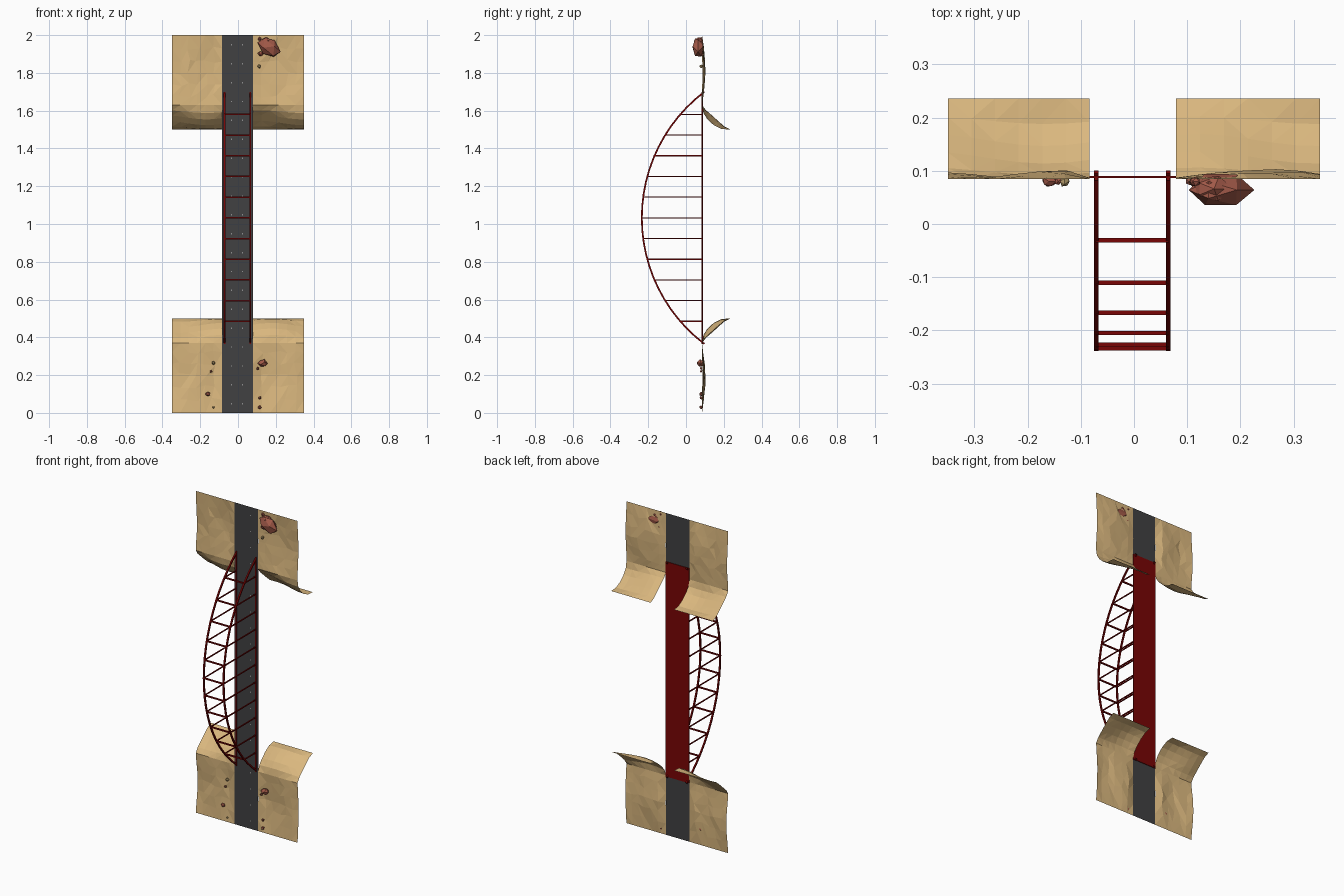
import bpy, bmesh, math, random
from mathutils import Vector, Matrix

if "Cube" in bpy.data.objects:
    bpy.data.objects.remove(bpy.data.objects["Cube"])

random.seed(11)


def mat(name, c):
    m = bpy.data.materials.new(name)
    m.diffuse_color = (*c, 1)
    m.use_nodes = True
    m.node_tree.nodes["Principled BSDF"].inputs["Base Color"].default_value = m.diffuse_color
    return m


SAND = mat("sand", (0.70, 0.475, 0.21))
ASPHALT = mat("asphalt", (0.053, 0.053, 0.054))
STEEL = mat("dark_red_steel", (0.19, 0.0015, 0.0015))
ROCK = mat("red_rock", (0.36, 0.10, 0.065))
PEBBLE = mat("tan_pebble", (0.50, 0.36, 0.16))
PAINT = mat("white_paint", (0.8, 0.8, 0.8))


def finish(bm, name, material):
    me = bpy.data.meshes.new(name)
    bm.to_mesh(me)
    bm.free()
    me.materials.append(material)
    ob = bpy.data.objects.new(name, me)
    bpy.context.collection.objects.link(ob)
    return ob


def plate(bm, x0, x1, z0, z1, y, front=True):
    pts = [(x0, y, z0), (x1, y, z0), (x1, y, z1), (x0, y, z1)]
    if not front:
        pts.reverse()
    bm.faces.new([bm.verts.new(p) for p in pts])


def bar(bm, a, b, t):
    # square bar between two points
    a, b = Vector(a), Vector(b)
    rot = (b - a).to_track_quat('Z', 'X').to_matrix().to_4x4()
    m = Matrix.Translation((a + b) / 2) @ rot @ Matrix.Diagonal((t, t, (b - a).length, 1))
    bmesh.ops.create_cube(bm, size=1, matrix=m)


CX, HW, Y0 = -0.0025, 0.081, 0.085      # road centre, half width, surface level
ZA, ZB = 0.365, 1.70                    # bridge span
ZC = (ZA + ZB) / 2

# road strip
bm = bmesh.new()
plate(bm, CX - HW, CX + HW, 0, 2, Y0)
finish(bm, "road", ASPHALT)

# small dashed lane markings
bm = bmesh.new()
for x in (-0.035, 0.025):
    for i in range(20):
        z = 0.045 + i * 0.1
        plate(bm, x - 0.001, x + 0.001, z, z + 0.007, Y0 - 0.001)
finish(bm, "lane_markings", PAINT)

# bridge deck: red slab under the road
bm = bmesh.new()
bmesh.ops.create_cube(bm, size=1, matrix=Matrix.Translation((CX, Y0 + 0.003, ZC))
                      @ Matrix.Diagonal((2 * HW, 0.004, ZB - ZA, 1)))
finish(bm, "deck_slab", STEEL)

# arch: circle through both ends of the span
R, YC = 0.838, 0.604


def arch_y(z):
    return YC - math.sqrt(R * R - (z - ZC) ** 2)


RUNGS = [ZC + i * 0.1095 for i in range(-5, 6)]
SIDES = [(-0.071, "left"), (0.0645, "right")]
T = 0.009
for x, side in SIDES:
    # arch rib swept as a square section
    bm = bmesh.new()
    amax = math.asin((ZB - ZC) / R)
    rings = []
    n = 24
    for i in range(n + 1):
        a = -amax + 2 * amax * i / n
        ring = []
        for dx, dr in ((-1, -1), (1, -1), (1, 1), (-1, 1)):
            r = R + dr * T / 2
            ring.append(bm.verts.new((x + dx * T / 2, YC - r * math.cos(a), ZC + r * math.sin(a))))
        rings.append(ring)
    for p, q in zip(rings, rings[1:]):
        for k in range(4):
            bm.faces.new((p[k], p[(k + 1) % 4], q[(k + 1) % 4], q[k]))
    bm.faces.new(rings[0][::-1])
    bm.faces.new(rings[-1])
    bmesh.ops.recalc_face_normals(bm, faces=bm.faces)
    finish(bm, side + "_arch_rib", STEEL)

    # posts from rib to deck
    bm = bmesh.new()
    for z in RUNGS:
        bar(bm, (x, arch_y(z), z), (x, Y0, z), 0.006)
    finish(bm, side + "_arch_posts", STEEL)

    # low kerb beam along the deck edge
    bm = bmesh.new()
    bar(bm, (x, Y0, ZA), (x, Y0, ZB), 0.007)
    finish(bm, side + "_edge_beam", STEEL)

# cross bars joining the two ribs
bm = bmesh.new()
for z in RUNGS:
    bar(bm, (SIDES[0][0], arch_y(z), z), (SIDES[1][0], arch_y(z), z), 0.008)
finish(bm, "arch_cross_bars", STEEL)

# terrain: gently bumpy ground that rolls away under the bridge; (z, y) profile
PROFILE = [(0, .085), (.07, .085), (.14, .086), (.20, .087), (.26, .086), (.32, .085), (.37, .085),
           (.405, .099), (.435, .125), (.465, .158), (.49, .195), (.50, .236)]


def terrain(name, x0, x1, top):
    bm = bmesh.new()
    nx = 6
    last = len(PROFILE) - 1
    phase = random.uniform(0, 6)
    grid = []
    for j, (z, y) in enumerate(PROFILE):
        row = []
        for i in range(nx + 1):
            x = x0 + (x1 - x0) * i / nx
            px, py, pz = x, y, z
            inner = abs(x) < 0.09
            if not inner and 0 < j < 6:          # flat part dips backwards
                py += (random.uniform(0, 0.006) + 0.006 + 0.006 * math.sin(20 * x + phase)) \
                    * math.sin(math.pi * z / 0.37)
                if 0 < i < nx:
                    px += random.uniform(-0.012, 0.012)
                    pz += random.uniform(-0.010, 0.010)
            elif 6 < j < last:                   # bank swells in and out
                s = math.sin(14 * x + phase) * math.sin(math.pi * (j - 6) / (last - 6))
                py -= 0.012 * s
                pz += 0.012 * s
            row.append(bm.verts.new((px, py, 2 - pz if top else pz)))
        grid.append(row)
    for j in range(last):
        for i in range(nx):
            a, b = grid[j][i], grid[j][i + 1]
            c, d = grid[j + 1][i + 1], grid[j + 1][i]
            tris = ((a, b, c), (a, c, d)) if random.random() < 0.5 else ((a, b, d), (b, c, d))
            for t in tris:
                bm.faces.new(t[::-1] if top else t)
    finish(bm, name, SAND)


for top, end in ((False, "lower"), (True, "upper")):
    terrain(end + "_left_ground", -0.35, CX - HW, top)
    terrain(end + "_right_ground", CX + HW, 0.35, top)


# scattered boulders: jittered low-poly balls with centre, half sizes and tilt
def rock(name, pos, size, tilt, material, jitter=0.2):
    bm = bmesh.new()
    bmesh.ops.create_icosphere(bm, subdivisions=1, radius=1)
    rot = Matrix.Rotation(tilt, 4, 'Y')
    for v in bm.verts:
        k = 1 + random.uniform(-jitter, jitter)
        p = Vector((v.co.x * size[0], v.co.y * size[1], v.co.z * size[2])) * k
        v.co = rot @ p + Vector(pos)
    finish(bm, name, material)


rock("big_boulder", (0.163, 0.064, 1.937), (0.068, 0.032, 0.046), 0.7, ROCK, 0.1)
rock("boulder_shoulder", (0.145, 0.066, 1.962), (0.038, 0.024, 0.024), 0.2, ROCK)
rock("medium_boulder", (0.13, 0.076, 0.262), (0.028, 0.021, 0.023), 0.4, ROCK)
SMALL = [(-0.16, 0.10, .014, ROCK), (-0.13, 0.265, .011, PEBBLE), (-0.143, 0.22, .008, ROCK),
         (-0.13, 0.03, .007, PEBBLE), (0.115, 0.08, .009, ROCK), (0.115, 0.03, .011, ROCK),
         (0.105, 0.235, .008, ROCK), (0.12, 1.90, .015, ROCK), (0.112, 1.835, .010, PEBBLE),
         (0.115, 1.98, .010, ROCK)]
for i, (x, z, r, m) in enumerate(SMALL):
    rock("small_rock_%d" % (i + 1), (x, 0.080, z), (r, r * 0.9, r * 0.9), i, m)
